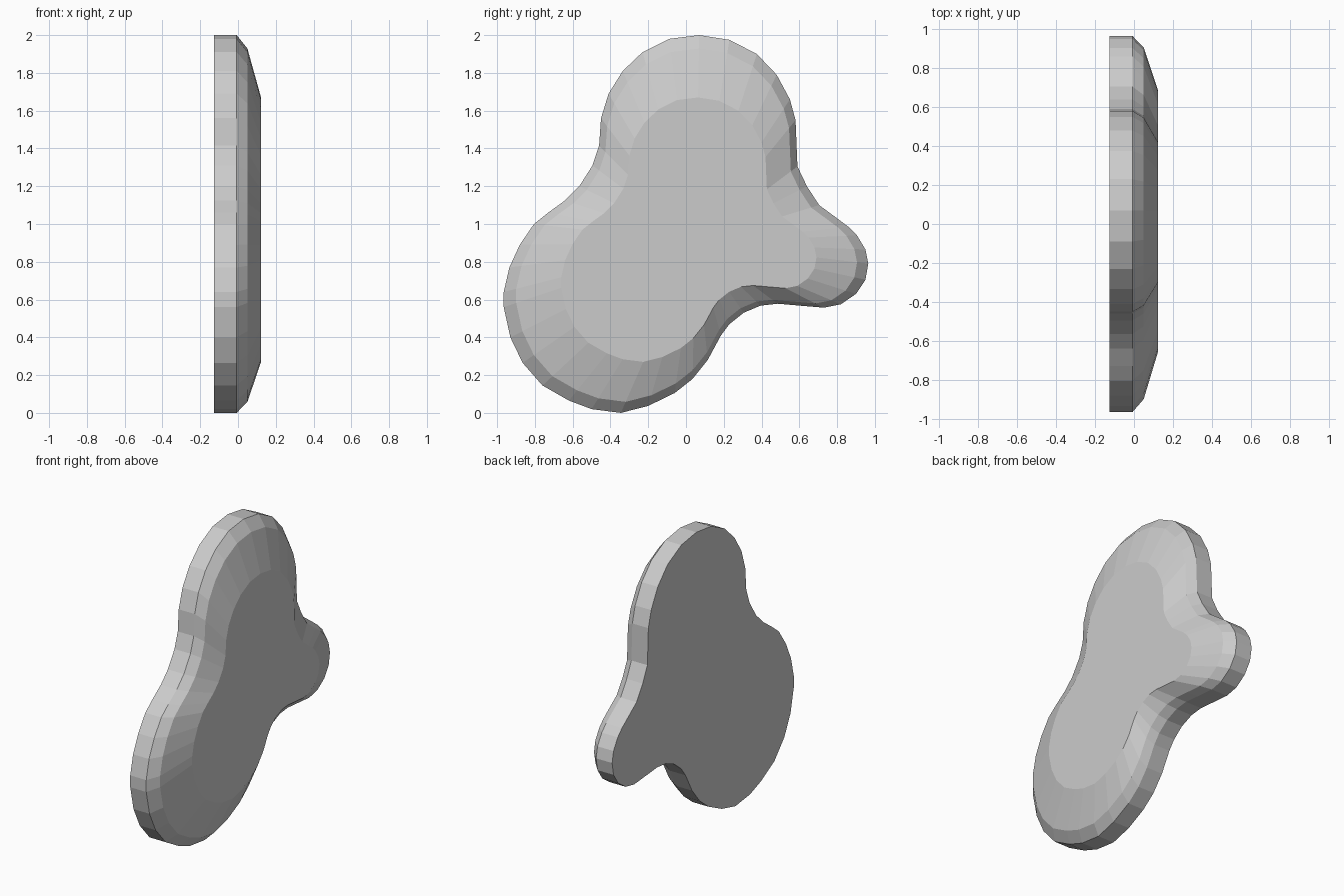
import bpy, bmesh

# Three-lobed outline in (y, z), clockwise from the top
outline = [
    (0.07, 2.0), (0.23, 1.975), (0.375, 1.90), (0.48, 1.79), (0.55, 1.66),
    (0.58, 1.55), (0.59, 1.305), (0.64, 1.20), (0.705, 1.10), (0.80, 1.03),
    (0.86, 0.985), (0.905, 0.94), (0.95, 0.865), (0.965, 0.79), (0.95, 0.705),
    (0.90, 0.63), (0.82, 0.575), (0.73, 0.557), (0.60, 0.568), (0.485, 0.578),
    (0.395, 0.568), (0.305, 0.53), (0.23, 0.47), (0.185, 0.41), (0.115, 0.28),
    (0.035, 0.18), (-0.06, 0.105), (-0.20, 0.037), (-0.345, 0.0), (-0.50, 0.02),
    (-0.62, 0.065), (-0.76, 0.145), (-0.865, 0.265), (-0.93, 0.40), (-0.965, 0.56),
    (-0.965, 0.64), (-0.935, 0.77), (-0.88, 0.89), (-0.805, 1.0), (-0.73, 1.06),
    (-0.64, 1.125), (-0.565, 1.20), (-0.495, 1.31), (-0.46, 1.415), (-0.45, 1.56),
    (-0.41, 1.69), (-0.335, 1.81), (-0.23, 1.91), (-0.09, 1.98),
]

# Each ring: x position, scale about the shape's centre
rings = [(-0.126, 1.0), (-0.007, 1.0), (0.05, 0.935), (0.122, 0.70)]
centre_y, centre_z = 0.05, 0.90

bm = bmesh.new()
loops = [[bm.verts.new((x, centre_y + (y - centre_y) * s, centre_z + (z - centre_z) * s))
          for y, z in outline] for x, s in rings]

# Side wall and the two bevel bands
n = len(outline)
for a, b in zip(loops, loops[1:]):
    for i in range(n):
        j = (i + 1) % n
        bm.faces.new((a[i], a[j], b[j], b[i]))

# Flat back and flat raised face
bm.faces.new(loops[0])
bm.faces.new(loops[-1])
bmesh.ops.recalc_face_normals(bm, faces=bm.faces)

mesh = bpy.data.meshes.new("lobed_plate")
bm.to_mesh(mesh)
bm.free()
bpy.context.collection.objects.link(bpy.data.objects.new("lobed_plate", mesh))
